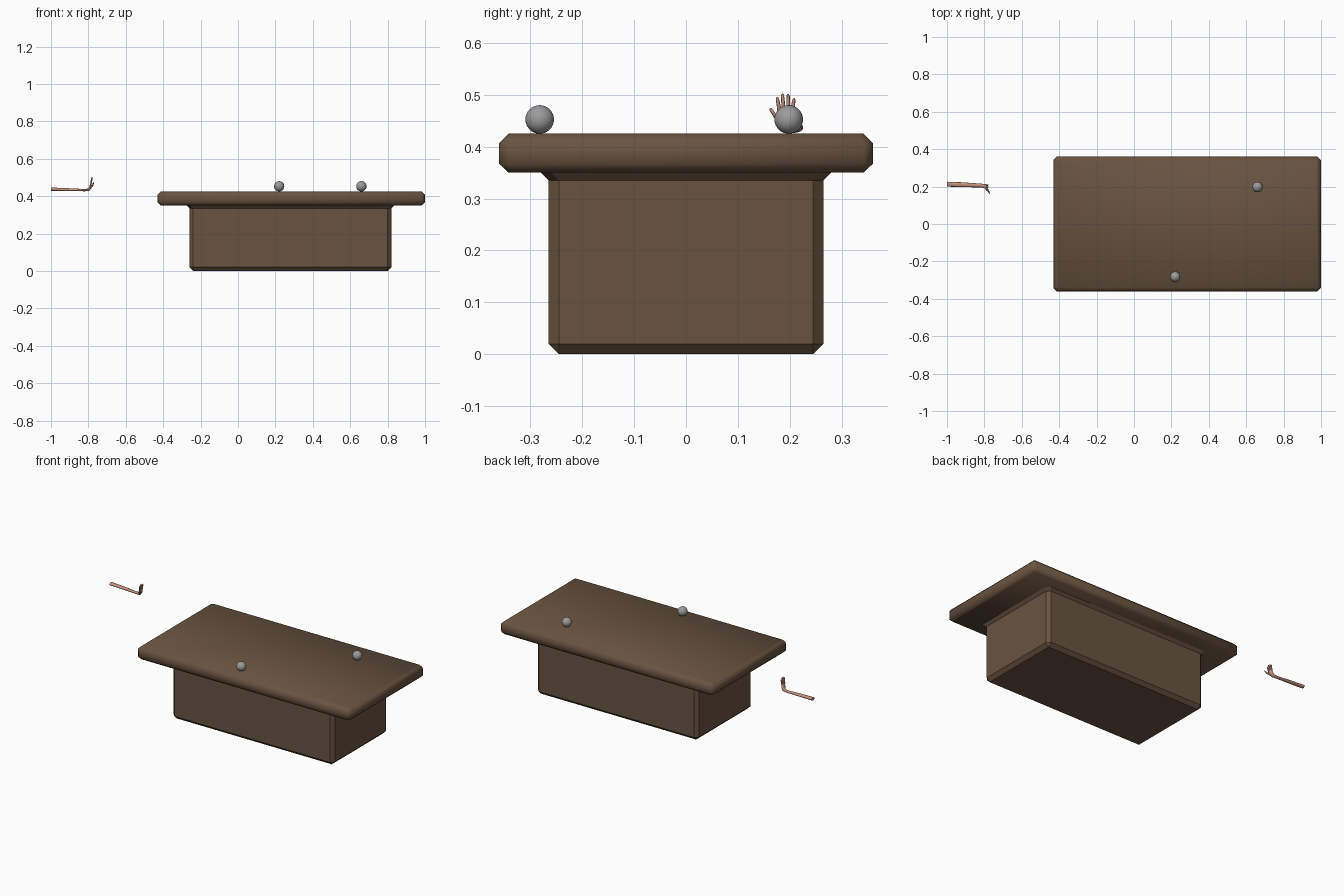
import bpy, bmesh, math
from mathutils import Vector

cube = bpy.data.objects.get("Cube")
if cube:
    bpy.data.objects.remove(cube)


def material(name, rgb):
    m = bpy.data.materials.new(name)
    m.use_nodes = True
    m.diffuse_color = (*rgb, 1)
    m.node_tree.nodes["Principled BSDF"].inputs["Base Color"].default_value = (*rgb, 1)
    return m


wood = material("dark_wood", (0.14, 0.088, 0.053))
grey = material("ball_grey", (0.33, 0.33, 0.33))
skin = material("skin", (0.55, 0.29, 0.21))


def loft(name, rings, mat, smooth):
    """Skin a list of equally long rings and cap both ends."""
    bm = bmesh.new()
    loops = [[bm.verts.new(p) for p in ring] for ring in rings]
    n = len(loops[0])
    for a, b in zip(loops, loops[1:]):
        for i in range(n):
            j = (i + 1) % n
            bm.faces.new((a[i], a[j], b[j], b[i]))
    bm.faces.new(loops[0][::-1])
    bm.faces.new(loops[-1])
    bmesh.ops.remove_doubles(bm, verts=bm.verts, dist=0.0001)
    bmesh.ops.recalc_face_normals(bm, faces=bm.faces)
    mesh = bpy.data.meshes.new(name)
    bm.to_mesh(mesh)
    bm.free()
    mesh.materials.append(mat)
    obj = bpy.data.objects.new(name, mesh)
    bpy.context.collection.objects.link(obj)
    if smooth:
        bpy.ops.object.select_all(action='DESELECT')
        obj.select_set(True)
        bpy.context.view_layer.objects.active = obj
        bpy.ops.object.shade_smooth_by_angle(angle=math.radians(smooth))
    return obj


def slab_ring(cx, hx, hy, z, c):
    """Rectangle with corners cut by c."""
    pts = []
    for sx, sy in ((1, 1), (-1, 1), (-1, -1), (1, -1)):
        pair = [(cx + sx * hx, sy * (hy - c), z), (cx + sx * (hx - c), sy * hy, z)]
        pts += pair if sx * sy > 0 else pair[::-1]
    return pts


# Pedestal with chamfered edges and a flared neck
loft("table_base", [slab_ring(0.28, *r) for r in (
    (0.52, 0.245, 0, 0),
    (0.54, 0.265, 0.02, 0.02),
    (0.54, 0.265, 0.335, 0.02),
    (0.555, 0.28, 0.35, 0.02))], wood, 0)

# Table top with softened edges
loft("table_top", [slab_ring(0.284, *r) for r in (
    (0.697, 0.342, 0.35, 0.007),
    (0.715, 0.36, 0.367, 0.018),
    (0.715, 0.36, 0.407, 0.018),
    (0.697, 0.342, 0.425, 0.007))], wood, 60)

# Two balls resting on the top
for name, x, y in (("front_ball", 0.22, -0.282), ("back_ball", 0.66, 0.198)):
    bpy.ops.mesh.primitive_uv_sphere_add(segments=32, ring_count=16, radius=0.0275,
                                         location=(x, y, 0.4525))
    ball = bpy.context.object
    ball.name = name
    ball.data.materials.append(grey)
    bpy.ops.object.shade_smooth()


def limb(name, path, sides=10):
    """Tube along (x, y, z, half width, half thickness) stations."""
    pts = [Vector(p[:3]) for p in path]
    rings = []
    for i, (p, st) in enumerate(zip(pts, path)):
        d = (pts[min(i + 1, len(pts) - 1)] - pts[max(i - 1, 0)]).normalized()
        side = Vector((0, 1, 0))
        side = (side - d * side.dot(d)).normalized()
        up = d.cross(side)
        rings.append([p + side * st[3] * math.cos(t) + up * st[4] * math.sin(t)
                      for t in (2 * math.pi * k / sides for k in range(sides))])
    return loft(name, rings, skin, 60)


# Forearm bending up into the palm
limb("forearm_and_palm", [
    (-1.0, 0.213, 0.437, 0.013, 0.009),
    (-0.92, 0.21, 0.435, 0.013, 0.008),
    (-0.82, 0.206, 0.432, 0.010, 0.006),
    (-0.799, 0.203, 0.434, 0.011, 0.007),
    (-0.79, 0.198, 0.446, 0.015, 0.007),
    (-0.787, 0.193, 0.462, 0.016, 0.005),
    (-0.786, 0.193, 0.469, 0.014, 0.003)], 12)

# Fingers spread slightly towards their tips
for name, base, tip, top in (("index", 0.181, 0.176, 0.495), ("middle", 0.189, 0.186, 0.502),
                             ("ring", 0.197, 0.197, 0.501), ("little", 0.205, 0.208, 0.493)):
    limb(name + "_finger", [
        (-0.787, base, 0.46, 0.004, 0.004),
        (-0.784, (base + tip) / 2, 0.48, 0.0037, 0.0037),
        (-0.781, tip, top - 0.003, 0.003, 0.003),
        (-0.78, tip, top, 0.0015, 0.0015)], 8)

limb("thumb", [
    (-0.789, 0.188, 0.445, 0.005, 0.005),
    (-0.776, 0.172, 0.459, 0.004, 0.004),
    (-0.773, 0.164, 0.471, 0.003, 0.003),
    (-0.773, 0.162, 0.474, 0.0015, 0.0015)], 8)
